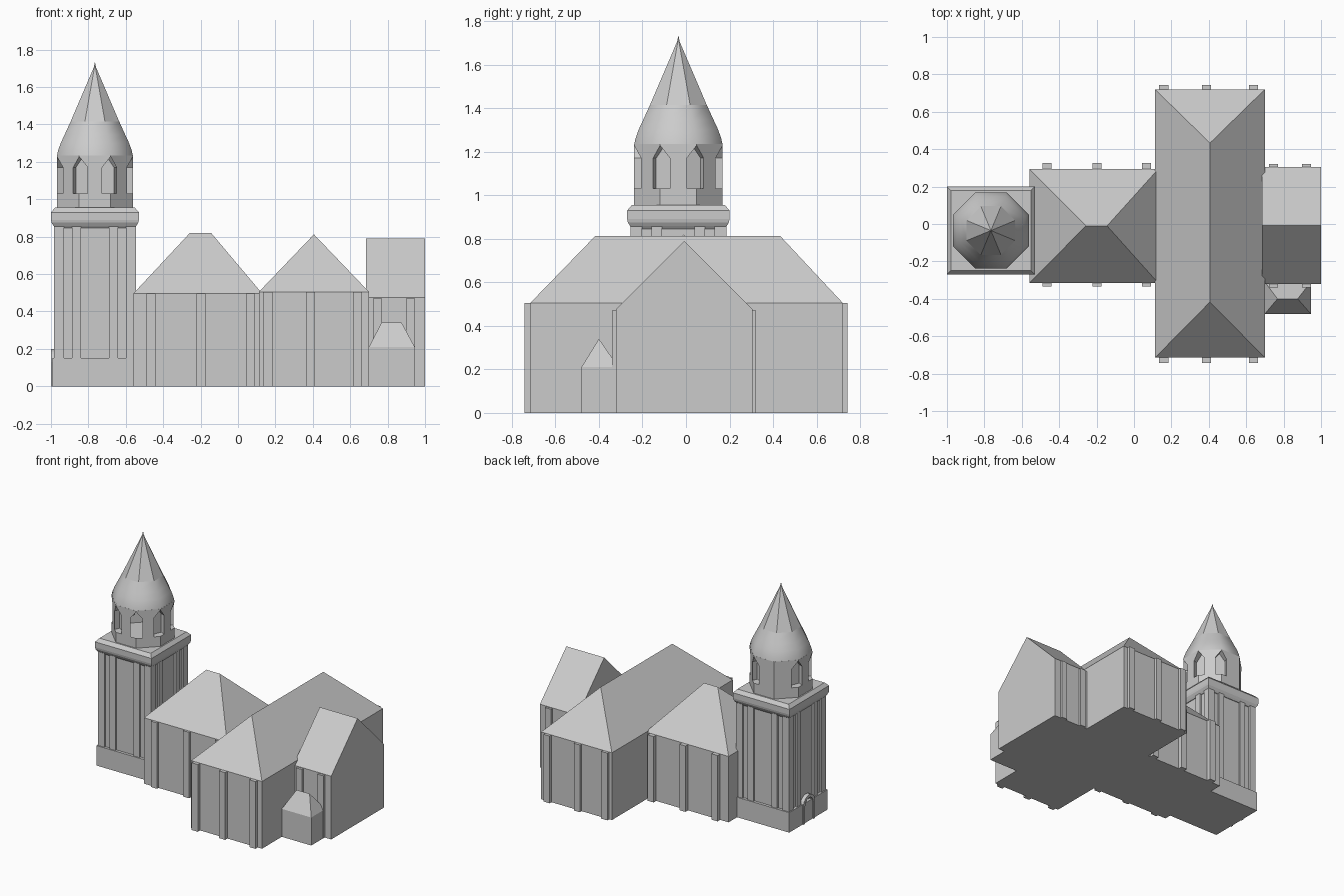
import bpy, bmesh, math
from mathutils import Matrix

if "Cube" in bpy.data.objects:
    bpy.data.objects.remove(bpy.data.objects["Cube"])

stone = bpy.data.materials.new("light_grey_stone")
stone.diffuse_color = (0.6, 0.6, 0.6, 1)
stone.use_nodes = True
stone.node_tree.nodes["Principled BSDF"].inputs["Base Color"].default_value = stone.diffuse_color


def make(name, bm):
    bmesh.ops.recalc_face_normals(bm, faces=bm.faces[:])
    me = bpy.data.meshes.new(name)
    bm.to_mesh(me)
    bm.free()
    me.materials.append(stone)
    ob = bpy.data.objects.new(name, me)
    bpy.context.collection.objects.link(ob)
    return ob


def loft(name, rings, parent=None):
    """Skin a stack of equal-length rings and cap both ends."""
    bm = bmesh.new()
    vs = [[bm.verts.new(p) for p in r] for r in rings]
    n = len(rings[0])
    for a, b in zip(vs, vs[1:]):
        for i in range(n):
            j = (i + 1) % n
            bm.faces.new((a[i], a[j], b[j], b[i]))
    bm.faces.new(vs[0])
    bm.faces.new(vs[-1])
    return make(name, bm)


def rect(x0, x1, y0, y1, z):
    return [(x0, y0, z), (x1, y0, z), (x1, y1, z), (x0, y1, z)]


def box(name, x0, x1, y0, y1, z0, z1):
    return loft(name, [rect(x0, x1, y0, y1, z0), rect(x0, x1, y0, y1, z1)])


def hall(name, x0, x1, y0, y1, eave, top, rx0, rx1, ry0, ry1):
    """Walls with a hipped or gabled roof; the ridge is a collapsed ring."""
    ob = loft(name, [rect(x0, x1, y0, y1, 0), rect(x0, x1, y0, y1, eave),
                     rect(rx0, rx1, ry0, ry1, top)])
    bm = bmesh.new()
    bm.from_mesh(ob.data)
    bmesh.ops.remove_doubles(bm, verts=bm.verts[:], dist=1e-4)
    bmesh.ops.recalc_face_normals(bm, faces=bm.faces[:])
    bm.to_mesh(ob.data)
    bm.free()


# Church halls
hall("nave", -0.56, 0.13, -0.316, 0.294, 0.495, 0.82, -0.257, -0.144, -0.01, -0.01)
hall("transept", 0.112, 0.70, -0.715, 0.72, 0.505, 0.812, 0.406, 0.406, -0.417, 0.433)
hall("choir", 0.685, 1.0, -0.322, 0.306, 0.475, 0.79, 0.685, 1.0, -0.008, -0.008)
hall("side_chapel", 0.70, 0.945, -0.48, -0.31, 0.21, 0.34, 0.767, 0.875, -0.40, -0.40)

# Buttresses on the long walls: centres, front y, back y, height
for part, xs, yf, yb, h in (
        ("nave", (-0.465, -0.198, 0.067), -0.334, 0.325, 0.495),
        ("transept", (0.16, 0.388, 0.639), -0.742, 0.742, 0.505),
        ("choir", (0.746, 0.922), -0.34, 0.322, 0.47)):
    for x in xs:
        box(part + "_buttress_front", x - 0.025, x + 0.025, yf, yf + 0.05, 0, h)
        box(part + "_buttress_back", x - 0.025, x + 0.025, yb - 0.05, yb, 0, h)

# Tower shaft with raised pilaster strips on a recessed core
CX, CY = -0.765, -0.035


def square(h, z):
    return rect(CX - h, CX + h, CY - h, CY + h, z)


loft("tower_plinth", [square(0.228, 0), square(0.228, 0.15)])
loft("tower_core", [square(0.207, 0.15), square(0.207, 0.87)])
for sx in (-1, 1):
    for sy in (-1, 1):
        x, y = CX + sx * 0.193, CY + sy * 0.193
        box("tower_corner_pilaster", x - 0.027, x + 0.027, y - 0.027, y + 0.027, 0.15, 0.87)
for s in (-1, 1):
    for t in (-0.099, 0.099):
        x, y = CX + t, CY + s * 0.205
        box("tower_pilaster", x - 0.024, x + 0.024, y - 0.015, y + 0.015, 0.15, 0.87)
        x, y = CX + s * 0.205, CY + t
        box("tower_pilaster", x - 0.015, x + 0.015, y - 0.024, y + 0.024, 0.15, 0.87)

# Cornice
loft("tower_cornice", [square(h, z) for h, z in (
    (0.212, 0.845), (0.222, 0.858), (0.232, 0.875), (0.235, 0.89), (0.235, 0.93), (0.213, 0.955))])


# Arched door surround on the west side of the tower
def arch(r, spring):
    return [(r, 0)] + [(r * math.cos(math.pi * i / 10), spring + r * math.sin(math.pi * i / 10))
                       for i in range(11)] + [(-r, 0)]


outer, inner = arch(0.07, 0.13), arch(0.048, 0.13)
bm = bmesh.new()
for i in range(len(outer) - 1):
    quad = (outer[i], outer[i + 1], inner[i + 1], inner[i])
    f = bm.faces.new([bm.verts.new((-1.0, CY + p[0], p[1])) for p in quad])
bmesh.ops.remove_doubles(bm, verts=bm.verts[:], dist=1e-5)
ext = bmesh.ops.extrude_face_region(bm, geom=bm.faces[:])
bmesh.ops.translate(bm, vec=(0.04, 0, 0),
                    verts=[v for v in ext["geom"] if isinstance(v, bmesh.types.BMVert)])
make("door_surround", bm)


# Octagonal belfry with gabled niches cut across its corners
def octagon(apothem, z):
    r = apothem / math.cos(math.pi / 8)
    return [(CX + r * math.cos(math.pi * (k + 0.5) / 4),
             CY + r * math.sin(math.pi * (k + 0.5) / 4), z) for k in range(8)]


belfry = loft("belfry", [octagon(0.203, 0.95), octagon(0.203, 1.235)])
profile = [(-0.042, 1.03), (0.042, 1.03), (0.042, 1.17), (0, 1.228), (-0.042, 1.17)]
for k in range(8):
    cut = loft("niche_cutter", [[(r, t, z) for t, z in profile] for r in (0.165, 0.3)])
    cut.data.transform(Matrix.Translation((CX, CY, 0)) @ Matrix.Rotation(math.pi * (k + 0.5) / 4, 4, 'Z'))
    cut.hide_render = True
    cut.hide_set(True)
    mod = belfry.modifiers.new("niche", 'BOOLEAN')
    mod.operation = 'DIFFERENCE'
    mod.object = cut

# Bell-shaped roof (smooth) and spire (flat faces)
dome = loft("bell_roof", [octagon(a, z) for a, z in (
    (0.203, 1.232), (0.197, 1.26), (0.183, 1.30), (0.162, 1.345), (0.13, 1.415))])
for p in dome.data.polygons:
    p.use_smooth = len(p.vertices) == 4
loft("spire", [octagon(a, z) for a, z in ((0.13, 1.415), (0.006, 1.705), (0.001, 1.73))])
